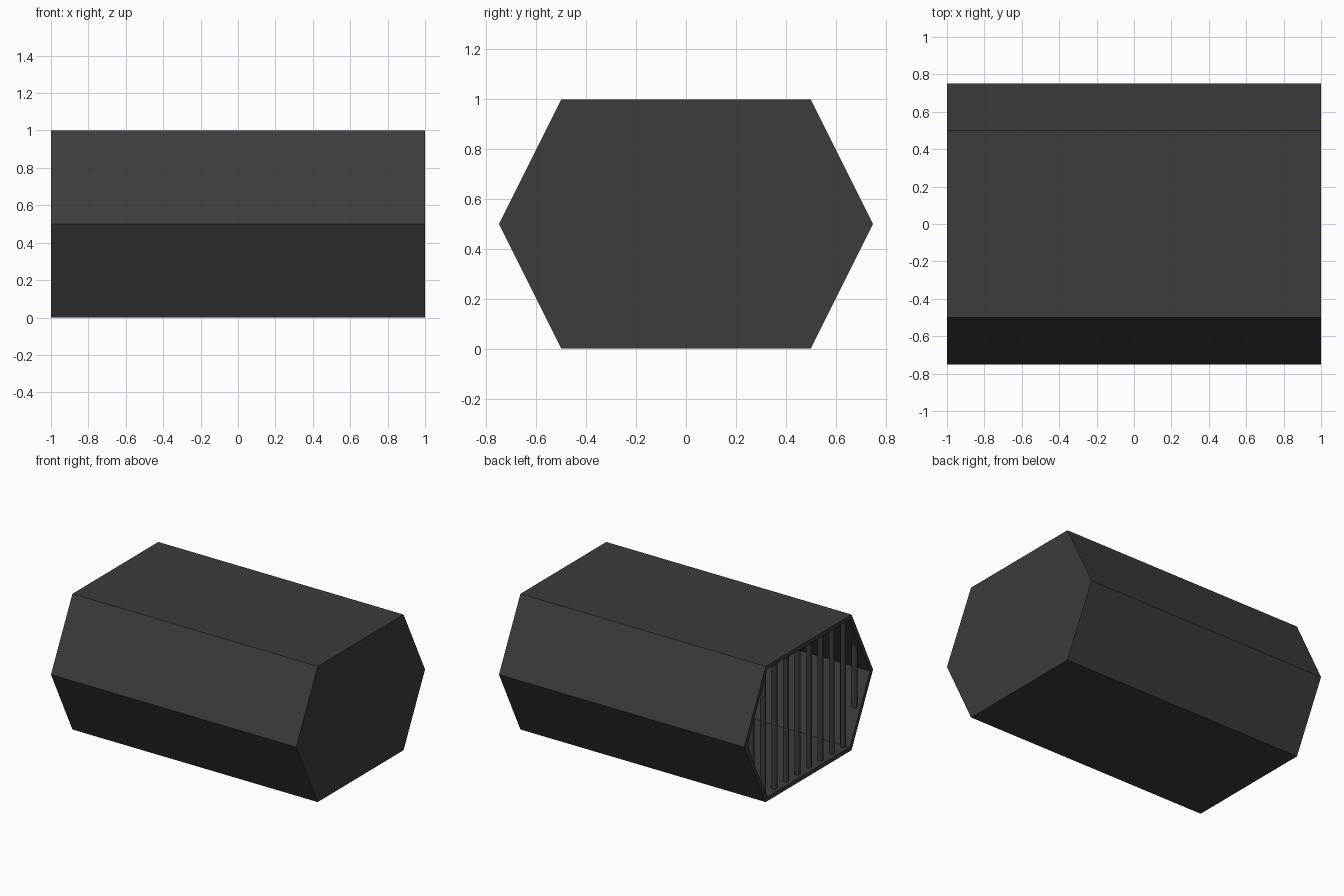
import bpy, bmesh, math

if "Cube" in bpy.data.objects:
    bpy.data.objects.remove(bpy.data.objects["Cube"])

WALL = 0.03


def material(name, value):
    m = bpy.data.materials.new(name)
    m.diffuse_color = (value, value, value, 1)
    m.use_nodes = True
    m.node_tree.nodes["Principled BSDF"].inputs["Base Color"].default_value = m.diffuse_color
    return m


def make_object(name, bm, mat):
    bmesh.ops.recalc_face_normals(bm, faces=bm.faces)
    me = bpy.data.meshes.new(name)
    bm.to_mesh(me)
    bm.free()
    me.materials.append(mat)
    ob = bpy.data.objects.new(name, me)
    bpy.context.collection.objects.link(ob)
    return ob


def hexagon(t):
    """Hexagon (y, z) outline moved inwards by t."""
    side = 0.75 - t * math.sqrt(5) / 2      # side corner
    top = 0.5 - t
    y = side - top / 2                      # sides slope 2:1
    return [(side, 0.5), (y, 0.5 + top), (-y, 0.5 + top),
            (-side, 0.5), (-y, 0.5 - top), (y, 0.5 - top)]


charcoal = material("charcoal", 0.045)

# Hexagonal shell: outer and inner skins, open at -x, closed at +x
bm = bmesh.new()
rings = [[bm.verts.new((x, y, z)) for y, z in hexagon(t)]
         for x, t in ((1, 0), (-1, 0), (-1, WALL), (1 - WALL, WALL))]
for a, b in zip(rings, rings[1:]):
    for i in range(6):
        j = (i + 1) % 6
        bm.faces.new((a[i], a[j], b[j], b[i]))
bm.faces.new(rings[0])
bm.faces.new(rings[-1])
make_object("hexagonal_shell", bm, charcoal)

# Row of ten vertical bars just inside the open end
bm = bmesh.new()
for k in range(10):
    y = -0.6 + k * 1.2 / 9
    half = min(0.5 - WALL, 2 * (0.75 - abs(y)) - WALL * math.sqrt(5))
    geo = bmesh.ops.create_cone(bm, cap_ends=True, segments=12, radius1=0.02,
                                radius2=0.02, depth=2 * half)
    bmesh.ops.translate(bm, verts=geo["verts"], vec=(-0.955, y, 0.5))
bars = make_object("end_bars", bm, charcoal)
bpy.context.view_layer.objects.active = bars
bars.select_set(True)
bpy.ops.object.shade_smooth_by_angle(angle=math.radians(40))
